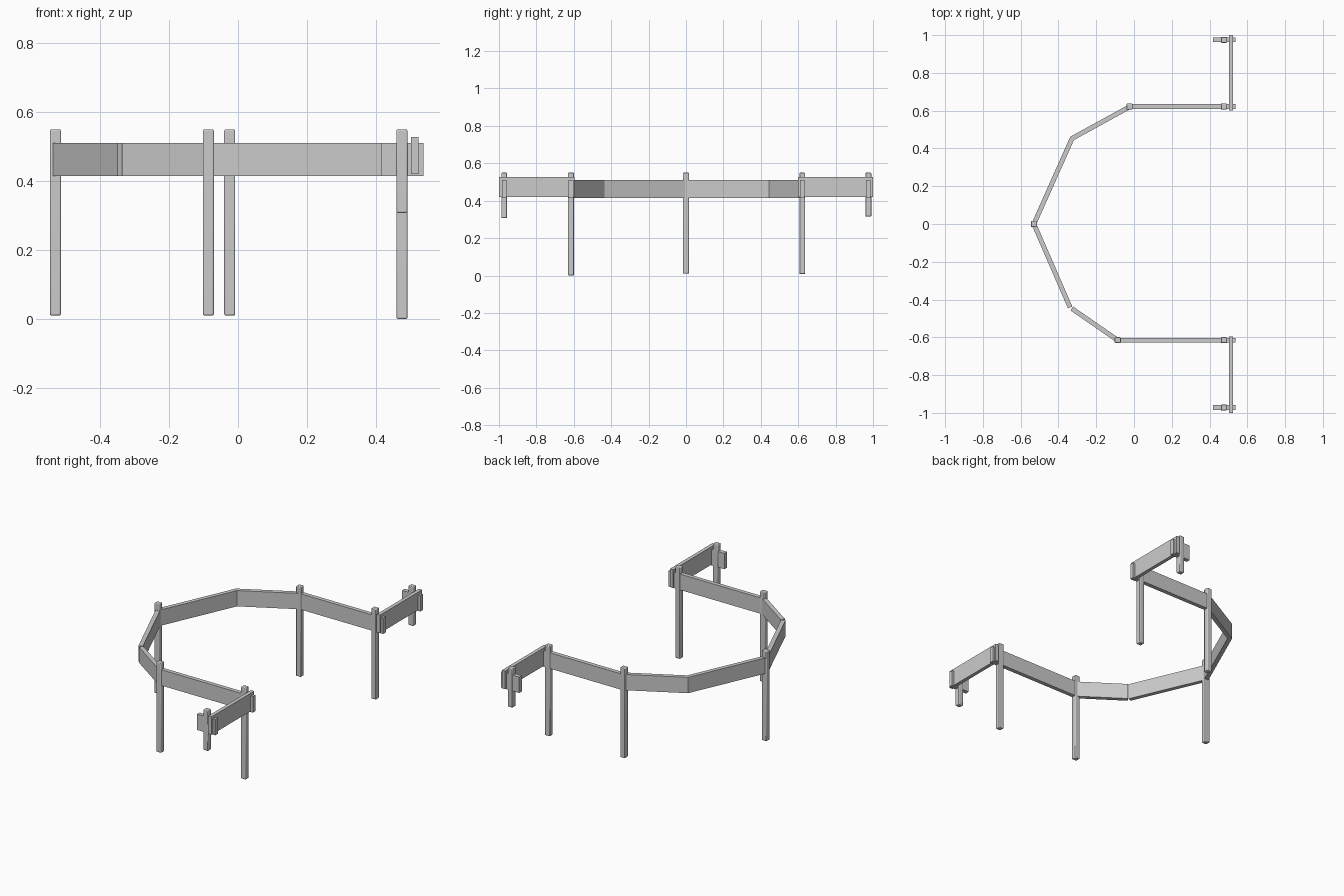
import bpy, math

if "Cube" in bpy.data.objects:
    bpy.data.objects.remove(bpy.data.objects["Cube"])


def box(name, center, size, angle=0.0, bevel=0.0):
    bpy.ops.mesh.primitive_cube_add(size=1, location=center, rotation=(0, 0, angle))
    o = bpy.context.object
    o.name = name
    o.scale = size
    bpy.ops.object.transform_apply(location=False, rotation=False, scale=True)
    if bevel:
        m = o.modifiers.new("rounded_edges", "BEVEL")
        m.width = bevel
        m.segments = 2
        bpy.ops.object.shade_smooth_by_angle(angle=math.radians(40))
    return o


def post(name, x, y, z0, z1=0.55):
    box(name, (x, y, (z0 + z1) / 2), (0.032, 0.031, z1 - z0), bevel=0.004)


def rail(name, a, b, z0=0.415, z1=0.51, thick=0.025):
    dx, dy = b[0] - a[0], b[1] - a[1]
    box(name, ((a[0] + b[0]) / 2, (a[1] + b[1]) / 2, (z0 + z1) / 2),
        (math.hypot(dx, dy), thick, z1 - z0), math.atan2(dy, dx))


# Tall ground posts
post("middle_post", -0.53, 0.0, 0.01)
post("back_curve_post", -0.024, 0.622, 0.01)
post("front_curve_post", -0.086, -0.615, 0.01)
post("back_corner_post", 0.476, 0.622, 0.008)
post("front_corner_post", 0.476, -0.615, 0.0)

# Short end posts
post("back_end_post", 0.476, 0.975, 0.315)
post("front_end_post", 0.476, -0.972, 0.308)

# Curved run of rails
rail("back_short_curve_rail", (-0.02, 0.622), (-0.33, 0.452))
rail("back_long_curve_rail", (-0.326, 0.457), (-0.53, 0.0))
rail("front_long_curve_rail", (-0.53, 0.0), (-0.338, -0.442))
rail("front_short_curve_rail", (-0.33, -0.447), (-0.088, -0.614))

# Straight side rails, passing the corner posts
rail("back_side_rail", (-0.03, 0.622), (0.538, 0.622))
rail("front_side_rail", (-0.09, -0.615), (0.538, -0.615))

# Wing boards and the stub rails at their ends
for name, y0, y1, ys in (("back", 0.6, 1.0, 0.975), ("front", -0.595, -1.0, -0.972)):
    rail(name + "_wing_board", (0.513, y0), (0.513, y1), 0.42, 0.528, 0.022)
    rail(name + "_stub_rail", (0.417, ys), (0.538, ys))
